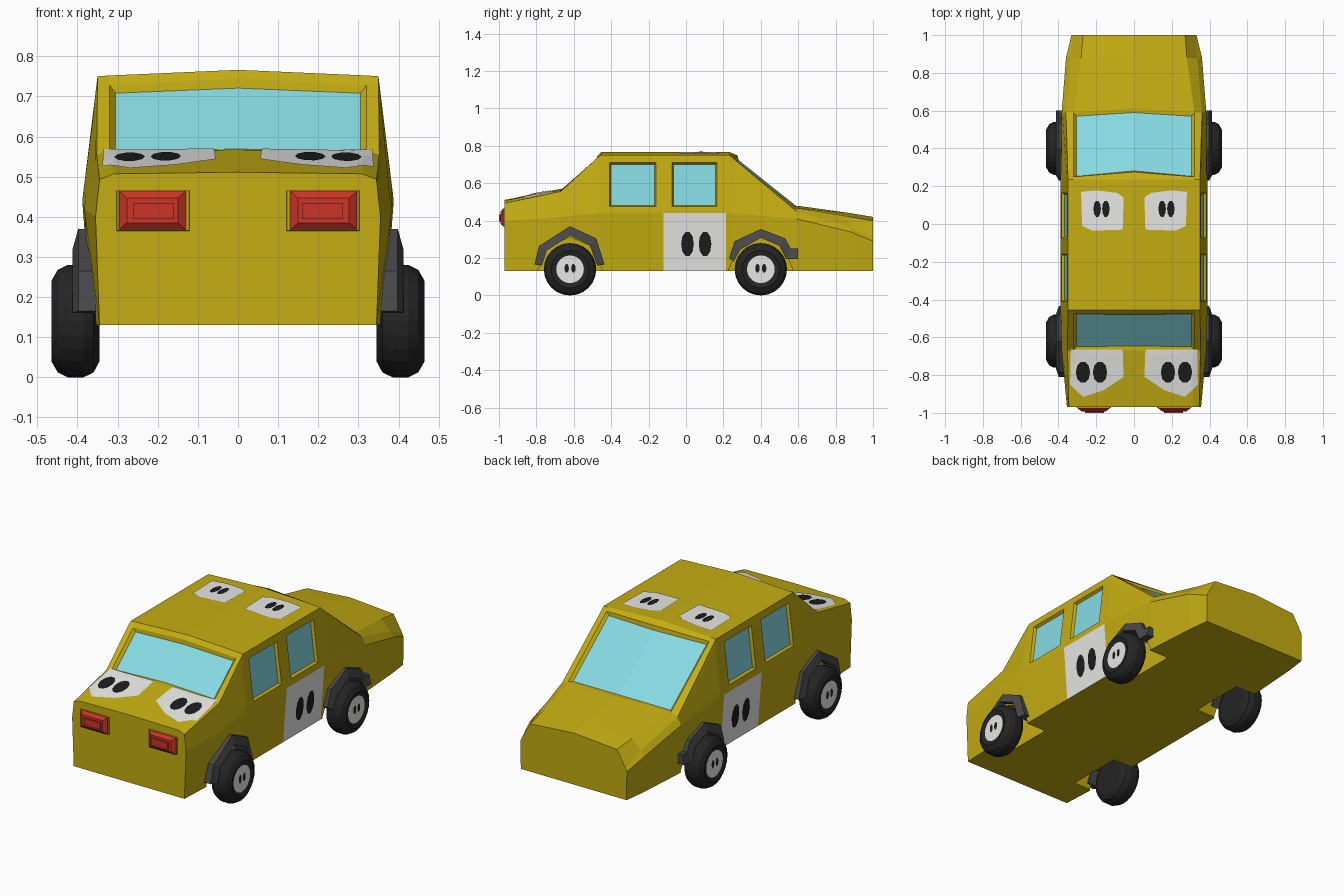
import bpy, bmesh, math
from mathutils import Vector
from mathutils.bvhtree import BVHTree

if "Cube" in bpy.data.objects:
    bpy.data.objects.remove(bpy.data.objects["Cube"])


def mat(name, col):
    m = bpy.data.materials.new(name)
    m.diffuse_color = (*col, 1)
    m.use_nodes = True
    m.node_tree.nodes["Principled BSDF"].inputs["Base Color"].default_value = m.diffuse_color
    return m


GOLD = mat("gold_paint", (0.56, 0.42, 0.006))
GLASS = mat("pale_blue_glass", (0.24, 0.70, 0.76))
WHITE = mat("white_patch", (0.80, 0.80, 0.79))
BLACK = mat("black_mark", (0.012, 0.012, 0.012))
RED = mat("red_lamp", (0.60, 0.035, 0.02))
TYRE = mat("tyre_rubber", (0.018, 0.018, 0.018))
GREY = mat("dark_grey_trim", (0.065, 0.065, 0.07))


def make(name, bm, mats, recalc=True):
    if recalc:
        bmesh.ops.recalc_face_normals(bm, faces=bm.faces)
    me = bpy.data.meshes.new(name)
    bm.to_mesh(me)
    for m in mats:
        me.materials.append(m)
    ob = bpy.data.objects.new(name, me)
    bpy.context.collection.objects.link(ob)
    return ob


# --- Body: cross-sections lofted along y ---
# bottom x, belt x, belt z, edge x, edge z, inner x, inner z, centre z, centre y shift
ROOF = (.365, .388, .44, .35, .75, .32, .752, .766, 0)
stations = [
    (-.97, (.345, .355, .40, .345, .493, .31, .507, .511, 0)),
    (-.67, (.36, .383, .42, .352, .556, .32, .562, .567, 0)),
    (-.475, (.365, .388, .44, .35, .735, .32, .728, .745, 0)),
    (-.455, ROOF)]
stations += [(y, ROOF) for y in (-.41, -.16, -.12, -.075, .165, .215, .235)]
stations += [
    (.25, (.365, .388, .44, .35, .735, .32, .735, .748, .025)),
    (.59, (.365, .383, .41, .36, .45, .32, .468, .477, .025)),
    (.88, (.345, .36, .34, .335, .365, .28, .42, .44, 0)),
    (1.0, (.33, .331, .29, .325, .305, .27, .40, .42, 0))]

bm = bmesh.new()
rings = []
for y, (bx, lx, lz, ex, ez, ix, iz, cz, dy) in stations:
    mix = lambda t: (lx + (ex - lx) * t, lz + (ez - lz) * t)
    half = [(bx, .13), (lx, lz), mix(.115), mix(.87), (ex, ez), (ix, iz)]
    pts = half + [(0, cz)] + [(-x, z) for x, z in reversed(half)]
    rings.append([bm.verts.new((x, y + (dy if x == 0 else 0), z)) for x, z in pts])
panel = {}
for i in range(len(rings) - 1):
    a, b = rings[i], rings[i + 1]
    for j in range(13):
        k = (j + 1) % 13
        panel[i, j] = bm.faces.new((a[j], a[k], b[k], b[j]))
bm.faces.new(rings[0])
bm.faces.new(rings[-1])
bmesh.ops.recalc_face_normals(bm, faces=bm.faces)
# recessed windows
windows = [([panel[1, 5], panel[1, 6]], .02), ([panel[11, 5], panel[11, 6]], .02)]
windows += [([panel[i, j]], .011) for i in (4, 7) for j in (2, 9)]
for faces, rim in windows:
    bmesh.ops.inset_region(bm, faces=faces, thickness=rim, depth=-.015)
    for f in faces:
        f.material_index = 1
# white door panels
for i in (6, 7, 8):
    for j in (0, 11):
        panel[i, j].material_index = 2
bm.normal_update()
bvh = BVHTree.FromBMesh(bm)
body = make("car_body", bm, [GOLD, GLASS, WHITE], recalc=False)

# --- Wheel wells cut from the body ---
WHEELS = {"front": -.62, "rear": .40}
for end, wy in WHEELS.items():
    for s in (1, -1):
        bpy.ops.mesh.primitive_cylinder_add(vertices=8, radius=.17, depth=.3,
                                            location=(s * .39, wy, .14),
                                            rotation=(0, math.pi / 2, 0))
        cutter = bpy.context.object
        cutter.data.materials.append(GOLD)
        cutter.hide_render = True
        mod = body.modifiers.new("well", 'BOOLEAN')
        mod.operation, mod.solver, mod.object = 'DIFFERENCE', 'EXACT', cutter
        bpy.context.view_layer.objects.active = body
        bpy.ops.object.modifier_apply(modifier="well")
        bpy.data.objects.remove(cutter)


# --- Painted patches draped over the body ---
def decal(name, outline, m, axis, s, lift, flat_x=None):
    pts = []
    for i, p in enumerate(outline):
        q = outline[(i + 1) % len(outline)]
        pts += [Vector(p).lerp(Vector(q), t / 3) for t in range(3)]
    c = sum(pts, Vector((0, 0))) / len(pts)
    d = Vector((0, 0, -1)) if axis == 'z' else Vector((-s, 0, 0))

    def drape(p):
        if flat_x is not None:
            return Vector((s * flat_x, p.x, p.y))
        o = Vector((s * p.x, p.y, 2)) if axis == 'z' else Vector((s * 2, p.x, p.y))
        hit = bvh.ray_cast(o, d)[0]
        if hit is None:
            hit = bvh.find_nearest(o + d * 1.5)[0]
        return hit - d * lift

    b = bmesh.new()
    n, steps = len(pts), 5
    loops = [[b.verts.new(drape(c.lerp(p, k / steps))) for p in pts] for k in range(1, steps + 1)]
    mid = b.verts.new(drape(c))
    for i in range(n):
        j = (i + 1) % n
        b.faces.new((mid, loops[0][i], loops[0][j]))
        for u, v in zip(loops, loops[1:]):
            b.faces.new((u[i], v[i], v[j], u[j]))
    b.normal_update()
    if sum((f.normal.dot(d) for f in b.faces)) > 0:
        bmesh.ops.reverse_faces(b, faces=b.faces)
    make(name, b, [m], recalc=False)


def oval(cx, cy, rx, ry):
    return [(cx + rx * math.cos(a * math.pi / 5), cy + ry * math.sin(a * math.pi / 5))
            for a in range(10)]


roof_patch = [(.06, -.03), (.22, -.035), (.275, -.01), (.28, .17), (.20, .178), (.09, .165), (.055, .14)]
bonnet_patch = [(.06, -.664), (.335, -.664), (.338, -.85), (.27, -.915), (.16, -.88), (.055, -.81)]
for s, side in ((1, "right"), (-1, "left")):
    decal("roof_patch_" + side, roof_patch, WHITE, 'z', s, .004)
    decal("bonnet_patch_" + side, bonnet_patch, WHITE, 'z', s, .004)
    for k in (-1, 1):
        tag = f"{side}_{'a' if k < 0 else 'b'}"
        decal("roof_mark_" + tag, oval(.172 + k * .023, .08, .02, .045), BLACK, 'z', s, .008)
        decal("bonnet_mark_" + tag, oval(.225 + k * .045, -.785, .038, .058), BLACK, 'z', s, .008)
        decal("door_mark_" + tag, oval(.055 + k * .047, .275, .034, .068), BLACK, 'x', s, .004)
        for end, wy in WHEELS.items():
            decal(f"{end}_hub_mark_" + tag, oval(wy + k * .018, .145, .012, .024),
                  BLACK, 'x', s, 0, flat_x=.461)

# --- Wheels: lathed tyre with white hub ---
TYRE_PROFILE = [(.10, .345), (.128, .36), (.14, .385), (.14, .425), (.128, .449),
                (.107, .461), (.10, .465), (.074, .458)]
N = 24


def wheel(name, s, wy):
    b = bmesh.new()
    rows = [[b.verts.new((s * x, wy + r * math.cos(2 * math.pi * i / N),
                          .14 + r * math.sin(2 * math.pi * i / N))) for i in range(N)]
            for r, x in TYRE_PROFILE]
    for u, v in zip(rows, rows[1:]):
        for i in range(N):
            j = (i + 1) % N
            b.faces.new((u[i], u[j], v[j], v[i]))
    b.faces.new(rows[0])
    b.faces.new(rows[-1]).material_index = 1
    make(name, b, [TYRE, WHITE])


# --- Wheel arches: faceted strips (outer rim, inner rim) around the wheel centre ---
ARCHES = {
    "front": ([(-.19, .025), (-.165, .125), (0, .23), (.14, .165), (.185, .025)],
              [(-.15, .02), (-.125, .10), (0, .18), (.105, .13), (.145, .02)]),
    "rear": ([(-.17, .06), (-.14, .15), (0, .215), (.13, .165), (.16, .11), (.20, .11)],
             [(-.145, .04), (-.11, .105), (0, .168), (.10, .125), (.135, .055), (.20, .055)])}


def arch(name, s, wy, outer, inner):
    b = bmesh.new()
    rows = []
    for (oy, oz), (iy, iz) in zip(outer, inner):
        section = [(.33, oy, oz), (.398, oy, oz), (.412, iy, iz), (.33, iy, iz)]
        rows.append([b.verts.new((s * x, wy + y, .14 + z)) for x, y, z in section])
    for u, v in zip(rows, rows[1:]):
        for i in range(4):
            j = (i + 1) % 4
            b.faces.new((u[i], u[j], v[j], v[i]))
    b.faces.new(rows[0])
    b.faces.new(rows[-1])
    make(name, b, [GREY])


# --- Lamps: stepped red blocks in a gold surround ---
def block(name, s, m, layers):
    b = bmesh.new()
    rows = [[b.verts.new((s * x, y, z)) for x, z in ((x0, z0), (x1, z0), (x1, z1), (x0, z1))]
            for y, x0, x1, z0, z1 in layers]
    for u, v in zip(rows, rows[1:]):
        for i in range(4):
            j = (i + 1) % 4
            b.faces.new((u[i], u[j], v[j], v[i]))
    b.faces.new(rows[0])
    b.faces.new(rows[-1])
    make(name, b, [m])


for s, side in ((1, "right"), (-1, "left")):
    for end, wy in WHEELS.items():
        wheel(f"{end}_wheel_{side}", s, wy)
        arch(f"{end}_arch_{side}", s, wy, *ARCHES[end])
    block("lamp_surround_" + side, s, GOLD, [(-.96, .118, .306, .363, .468), (-.974, .122, .302, .366, .465)])
    block("lamp_" + side, s, RED, [(-.96, .13, .297, .368, .464), (-.978, .13, .297, .368, .464),
                                   (-.992, .15, .277, .385, .447), (-.992, .16, .26, .395, .434),
                                   (-1.0, .16, .26, .395, .434)])
